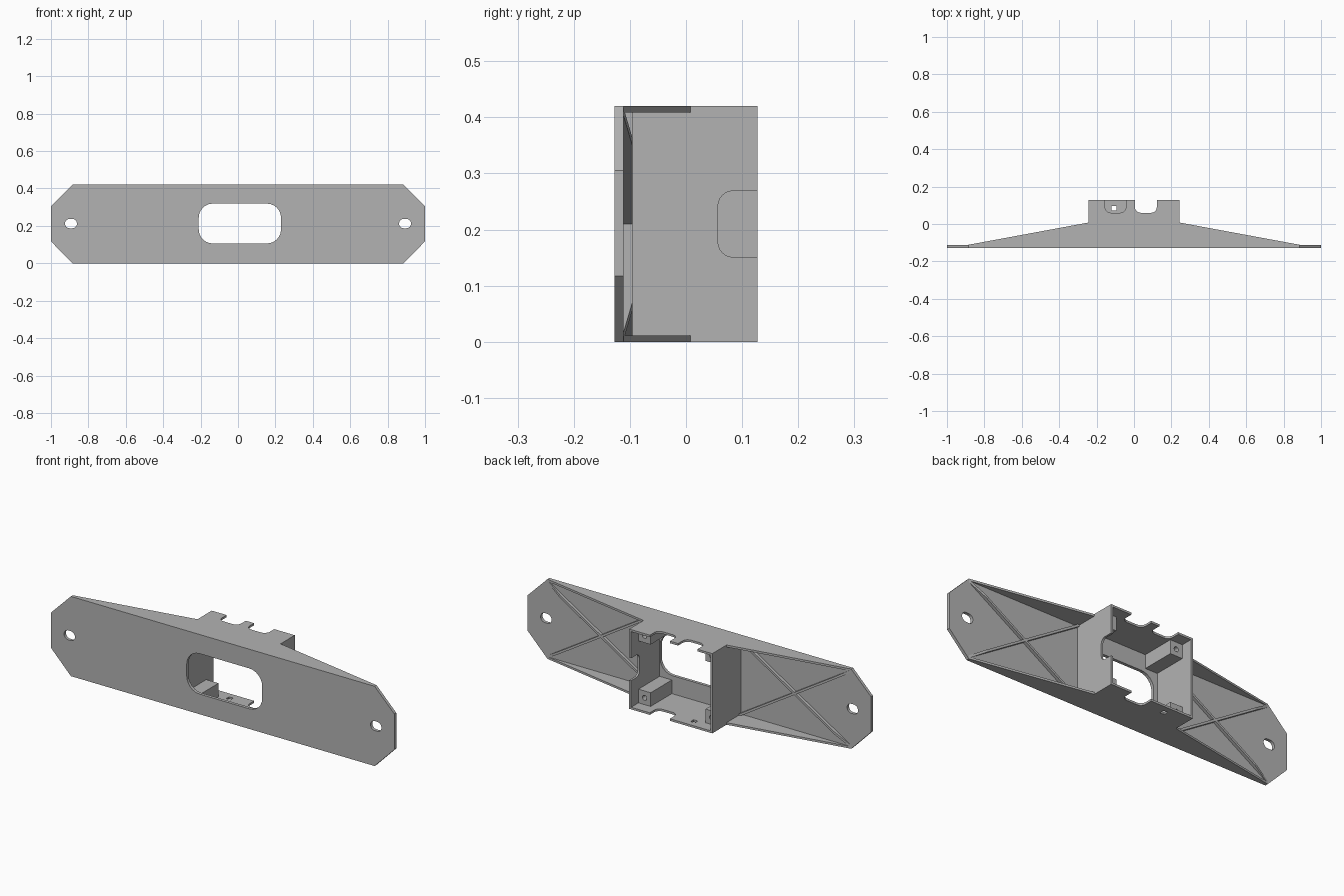
import bpy, bmesh
from math import cos, sin, pi
from mathutils import Vector

cube = bpy.data.objects.get("Cube")
if cube:
    bpy.data.objects.remove(cube, do_unlink=True)

grey = bpy.data.materials.new("light grey plastic")
grey.use_nodes = True
COLOUR = (0.45, 0.45, 0.45, 1)
grey.diffuse_color = COLOUR
grey.node_tree.nodes["Principled BSDF"].inputs["Base Color"].default_value = COLOUR

# Main dimensions
H = 0.42                        # overall height
FRONT, PLATE, BACK = -0.127, -0.111, 0.127
WALL = 0.011
BOX = 0.242                     # half width of the rear box
TAPER = 0.885                   # where the wings meet the chamfered ends
MID = 0.212


def prism(name, points, axis, lo, hi, shear=0.0):
    """Extrude a 2D outline along an axis; shear lifts z in proportion to x."""
    place = {"x": lambda a, b, t: (t, a, b),
             "y": lambda a, b, t: (a, t, b),
             "z": lambda a, b, t: (a, b, t + shear * (a - BOX))}[axis]
    bm = bmesh.new()
    ends = [[bm.verts.new(place(a, b, t)) for a, b in points] for t in (lo, hi)]
    n = len(points)
    bm.faces.new(ends[0])
    bm.faces.new(ends[1][::-1])
    for i in range(n):
        j = (i + 1) % n
        bm.faces.new((ends[0][j], ends[0][i], ends[1][i], ends[1][j]))
    bmesh.ops.recalc_face_normals(bm, faces=bm.faces)
    mesh = bpy.data.meshes.new(name)
    bm.to_mesh(mesh)
    bm.free()
    mesh.materials.append(grey)
    obj = bpy.data.objects.new(name, mesh)
    bpy.context.collection.objects.link(obj)
    return obj


def rounded(a0, a1, b0, b1, r, steps=6):
    """Outline of a rectangle with rounded corners."""
    corners = ((a1 - r, b1 - r), (a0 + r, b1 - r), (a0 + r, b0 + r), (a1 - r, b0 + r))
    return [(a + r * cos((q + k / steps) * pi / 2), b + r * sin((q + k / steps) * pi / 2))
            for q, (a, b) in enumerate(corners) for k in range(steps + 1)]


def rect(a0, a1, b0, b1):
    return [(a0, b0), (a1, b0), (a1, b1), (a0, b1)]


def cut(obj, *cutters):
    """Subtract the cutters, bake the result and discard the cutters."""
    for c in cutters:
        c.hide_render = True
        mod = obj.modifiers.new("cut", "BOOLEAN")
        mod.operation, mod.solver, mod.object = "DIFFERENCE", "EXACT", c
    bpy.context.view_layer.update()
    deps = bpy.context.evaluated_depsgraph_get()
    baked = bpy.data.meshes.new_from_object(obj.evaluated_get(deps))
    obj.modifiers.clear()
    obj.data = baked
    for c in cutters:
        bpy.data.objects.remove(c, do_unlink=True)


# Front plate with chamfered ends, window and screw slots
half = [(TAPER, 0), (1, 0.117), (1, 0.305), (TAPER, H)]
plate = prism("front_plate", half + [(-x, z) for x, z in reversed(half)], "y", FRONT, PLATE)
openings = [prism("window_cutter", rounded(-0.21, 0.23, 0.106, 0.319, 0.075), "y", -0.2, 0)]
for s in (-1, 1):
    c = s * 0.893
    openings.append(prism("slot_cutter", rounded(c - 0.032, c + 0.032, MID - 0.025, MID + 0.025, 0.0249),
                          "y", -0.2, 0))
cut(plate, *openings)

# Top and bottom walls: tapered wings rising to the box
side = [(TAPER, PLATE), (BOX, 0.008), (BOX, BACK)]
outline = side + [(-x, y) for x, y in reversed(side)]


def notch(x0, x1):
    return prism("notch_cutter", rounded(x0, x1, 0.06, 0.3, 0.03), "z", -0.1, 0.6)


top = prism("top_wall", outline, "z", H - WALL, H)
cut(top, notch(0.005, 0.122), notch(-0.155, -0.043))
bottom = prism("bottom_wall", outline, "z", 0, WALL)
cut(bottom, notch(0.005, 0.122),
    prism("peg_hole_cutter", rect(-0.119, -0.094, 0.071, 0.096), "z", -0.1, 0.1))

# Box side walls, the left one with a cable notch
for name, s in (("left_box_wall", 1), ("right_box_wall", -1)):
    xs = sorted((s * BOX, s * (BOX - WALL)))
    wall = prism(name, rect(PLATE, BACK, WALL, H - WALL), "x", *xs)
    if s > 0:
        cut(wall, prism("side_notch_cutter", rounded(0.057, 0.3, 0.151, 0.269, 0.027), "x", 0.1, 0.4))

# Screw bosses in the four box corners
for s, side_name in ((1, "left"), (-1, "right")):
    for low, level in ((True, "lower"), (False, "upper")):
        z0, z1 = (WALL, 0.083) if low else (H - 0.083, H - WALL)
        x0, x1 = sorted((s * (BOX - WALL), s * 0.16))
        boss = prism(f"{level}_{side_name}_boss", rect(x0, x1, z0, z1), "y", PLATE, 0.066)
        cx, cz, r = (x0 + x1) / 2, (z0 + z1) / 2, 0.013
        cut(boss, prism("screw_cutter", rounded(cx - r, cx + r, cz - r, cz + r, r * 0.99, 4),
                        "y", -0.04, 0.1))

# Crossed stiffening ribs on the back of each wing
rib_top = -0.095
rib = [(BOX, PLATE), (TAPER, PLATE), (0.798, rib_top), (BOX, rib_top)]
rise = (H - 2 * WALL) / (TAPER - BOX)
for s, side_name in ((1, "left"), (-1, "right")):
    for d, way in ((1, "rising"), (-1, "falling")):
        z = WALL if d > 0 else H - WALL
        obj = prism(f"{side_name}_{way}_rib", rib, "z", z - 0.007, z + 0.007, shear=d * rise)
        if s < 0:
            for v in obj.data.vertices:
                v.co.x = -v.co.x
            obj.data.flip_normals()
